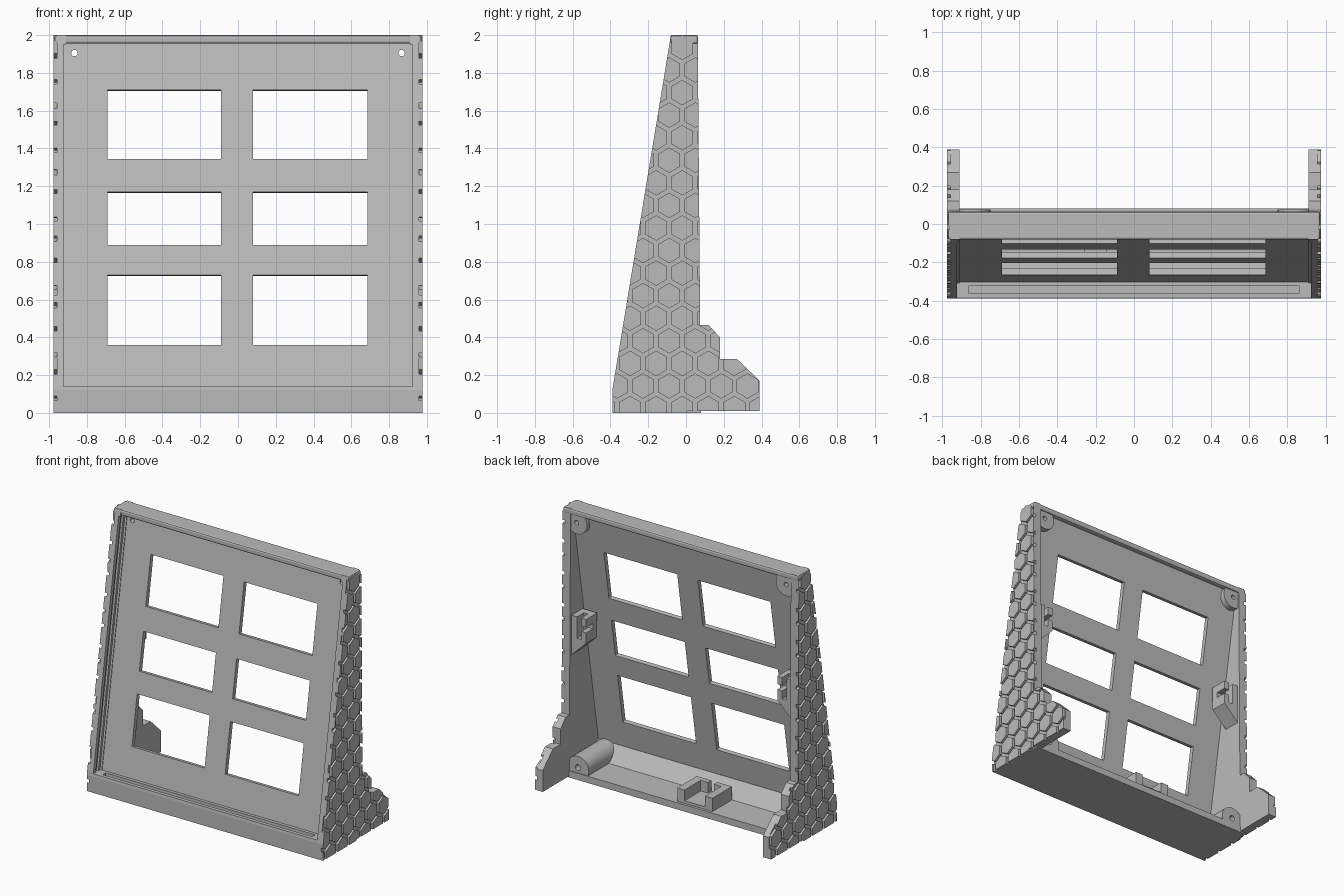
import bpy, bmesh, math
from mathutils import Matrix, Vector

if "Cube" in bpy.data.objects:
    bpy.data.objects.remove(bpy.data.objects["Cube"])

grey = bpy.data.materials.new("warm_grey")
grey.use_nodes = True
grey.diffuse_color = (0.5, 0.5, 0.5, 1)
grey.node_tree.nodes["Principled BSDF"].inputs["Base Color"].default_value = (0.5, 0.5, 0.5, 1)

SLOPE = 0.165
TILT = math.atan(SLOPE)


def front_y(z, depth=0.0):
    """Depth position of the leaning front plane at height z."""
    return -0.41 + SLOPE * z + depth


def finish(name, bm):
    bmesh.ops.recalc_face_normals(bm, faces=bm.faces)
    mesh = bpy.data.meshes.new(name)
    bm.to_mesh(mesh)
    bm.free()
    mesh.materials.append(grey)
    obj = bpy.data.objects.new(name, mesh)
    bpy.context.collection.objects.link(obj)
    return obj


def add_prism(bm, outline, vec):
    face = bm.faces.new([bm.verts.new(p) for p in outline])
    res = bmesh.ops.extrude_face_region(bm, geom=[face])
    moved = [v for v in res["geom"] if isinstance(v, bmesh.types.BMVert)]
    bmesh.ops.translate(bm, verts=moved, vec=vec)


def side_prism(name, profile, x0, x1):
    """Extrude a (y, z) profile along x."""
    bm = bmesh.new()
    add_prism(bm, [(x0, y, z) for y, z in profile], (x1 - x0, 0, 0))
    return finish(name, bm)


def box(name, x, y, z, tilt=0.0):
    bm = bmesh.new()
    centre = Vector([(a + b) / 2 for a, b in (x, y, z)])
    size = [b - a for a, b in (x, y, z)]
    m = Matrix.Translation(centre) @ Matrix.Rotation(-tilt, 4, "X") @ Matrix.Diagonal((*size, 1))
    bmesh.ops.create_cube(bm, size=1, matrix=m)
    return finish(name, bm)


def rod(name, x, z, radius, y0, y1, sides=32):
    bm = bmesh.new()
    m = Matrix.Translation((x, (y0 + y1) / 2, z)) @ Matrix.Rotation(math.pi / 2, 4, "X")
    bmesh.ops.create_cone(bm, cap_ends=True, segments=sides, radius1=radius,
                          radius2=radius, depth=y1 - y0, matrix=m)
    return finish(name, bm)


def boolean(obj, tools, operation="DIFFERENCE"):
    for tool in tools:
        mod = obj.modifiers.new("cut", "BOOLEAN")
        mod.operation, mod.object, mod.solver = operation, tool, "EXACT"
    graph = bpy.context.evaluated_depsgraph_get()
    mesh = bpy.data.meshes.new_from_object(obj.evaluated_get(graph))
    obj.modifiers.clear()
    obj.data = mesh
    for tool in tools:
        bpy.data.objects.remove(tool)


def smooth(obj):
    bpy.ops.object.select_all(action="DESELECT")
    obj.select_set(True)
    bpy.context.view_layer.objects.active = obj
    bpy.ops.object.shade_smooth_by_angle(angle=math.radians(30))


# Side walls: stepped feet, with raised hexagon tiles on the outer face
wall = [(-0.39, 0), (0, 0), (0.01, 0.01), (0.39, 0.01), (0.39, 0.17), (0.27, 0.285),
        (0.18, 0.285), (0.18, 0.4), (0.12, 0.465), (0.075, 0.465), (0.062, 2),
        (-0.08, 2), (-0.39, 0.12)]
recess = [(front_y(z, d), z) for z, d in ((0.14, -0.1), (0.14, 0.08), (1.95, 0.08), (1.95, -0.1))]
groove = [(front_y(z, d), z) for z, d in ((0.14, 0.03), (0.14, 0.06), (1.95, 0.06), (1.95, 0.03))]
PITCH, ROW, GAP = 0.138, 0.1195, 0.022


def hex_field(x0, x1):
    bm = bmesh.new()
    radius = (PITCH - GAP) / math.sqrt(3)
    for r in range(18):
        for c in range(-4, 5):
            cy = -0.02 + (c + 0.5 * (r % 2)) * PITCH
            cz = 1.935 - r * ROW
            ring = [(x0, cy + radius * math.sin(k * math.pi / 3),
                     cz + radius * math.cos(k * math.pi / 3)) for k in range(6)]
            add_prism(bm, ring, (x1 - x0, 0, 0))
    return finish("hex_cutter", bm)


for side, s in (("left", 1), ("right", -1)):
    plate = side_prism(side + "_wall", wall, s * 0.91, s * 0.957)
    boolean(plate, [side_prism("recess_cutter", recess, -0.925, 0.925),
                    side_prism("groove_cutter", groove, -0.94, 0.94)])
    tiles = side_prism(side + "_hex_tiles", wall, s * 0.955, s * 0.976)
    boolean(tiles, [hex_field(s * 0.9, s * 1.0)], "INTERSECT")

# Leaning panel with six windows and two screw holes
panel = side_prism("panel", [(front_y(z, d), z) for z, d in
                             ((0.1, 0.085), (0.1, 0.118), (1.97, 0.118), (1.97, 0.085))],
                   -0.926, 0.926)
cutters = []
for x in ((-0.69, -0.09), (0.08, 0.686)):
    for z in ((0.355, 0.73), (0.885, 1.17), (1.34, 1.71)):
        mid = front_y(sum(z) / 2, 0.1)
        cutters.append(box("window_cutter", x, (mid - 0.1, mid + 0.1), z, TILT))
boolean(panel, cutters)

# Top bar with softened ends
top = box("top_bar", (-0.972, 0.972), (-0.082, 0.064), (1.955, 2))
bevel = top.modifiers.new("soft_ends", "BEVEL")
bevel.width, bevel.segments = 0.012, 2
boolean(top, [])

# Floor with front ledge, rear fillet and a slot in the ledge
floor = side_prism("floor", [(-0.39, 0), (0.08, 0), (0.08, 0.05), (-0.17, 0.05), (-0.26, 0.16),
                             (-0.302, 0.14), (-0.387, 0.14), (-0.39, 0.12)], -0.956, 0.956)
boolean(floor, [box("slot_cutter", (-0.865, 0.865), (-0.36, -0.325), (0.11, 0.2))])

# Screw bosses: shallow at the top corners, long half rounds on the floor
for side, s in (("left", 1), ("right", -1)):
    upper = rod(side + "_upper_boss", s * 0.865, 1.905, 0.085, 0.0, 0.055)
    boolean(upper, [box("bound", (-0.92, 0.92), (front_y(1.9, 0.1), 0.1), (1.8, 1.96))], "INTERSECT")
    lower = rod(side + "_lower_boss", s * 0.84, 0.085, 0.09, -0.26, 0.075)
    boolean(lower, [box("bound", (-0.92, 0.92), (-0.3, 0.1), (0.02, 0.3))], "INTERSECT")
    boolean(lower, [rod("hole_cutter", s * 0.84, 0.09, 0.022, -0.1, 0.2, 20)])
    hole = s * 0.866
    for part in (upper, panel):
        boolean(part, [rod("hole_cutter", hole, 1.905, 0.017, -0.2, 0.3, 20)])
    smooth(upper)
    smooth(lower)

# Cable clips on the inner walls, tapered underneath and split by slots
for side, s in (("left", 1), ("right", -1)):
    bm = bmesh.new()
    shape = [(0.915, 0.9), (0.915, 1.2), (0.79, 1.2), (0.79, 1.02)]
    add_prism(bm, [(s * x, -0.08, z) for x, z in shape], (0, 0.13, 0))
    clip = finish(side + "_wall_clip", bm)
    span = sorted((s * 0.83, s * 0.865))
    boolean(clip, [box("slot_cutter", span, (-0.03, 0.1), (1.04, 1.3)),
                   box("slot_cutter", sorted((s * 0.7, s * 0.85)), (-0.03, 0.1), (1.1, 1.14))])

# Connector holder on the floor
holder = box("connector_holder", (-0.26, 0.03), (-0.17, 0.06), (0.045, 0.15))
boolean(holder, [box("tray_cutter", (-0.2, -0.03), (-0.13, 0.2), (0.07, 0.2)),
                 box("plug_cutter", (-0.14, -0.09), (-0.3, 0), (0.07, 0.2))])
